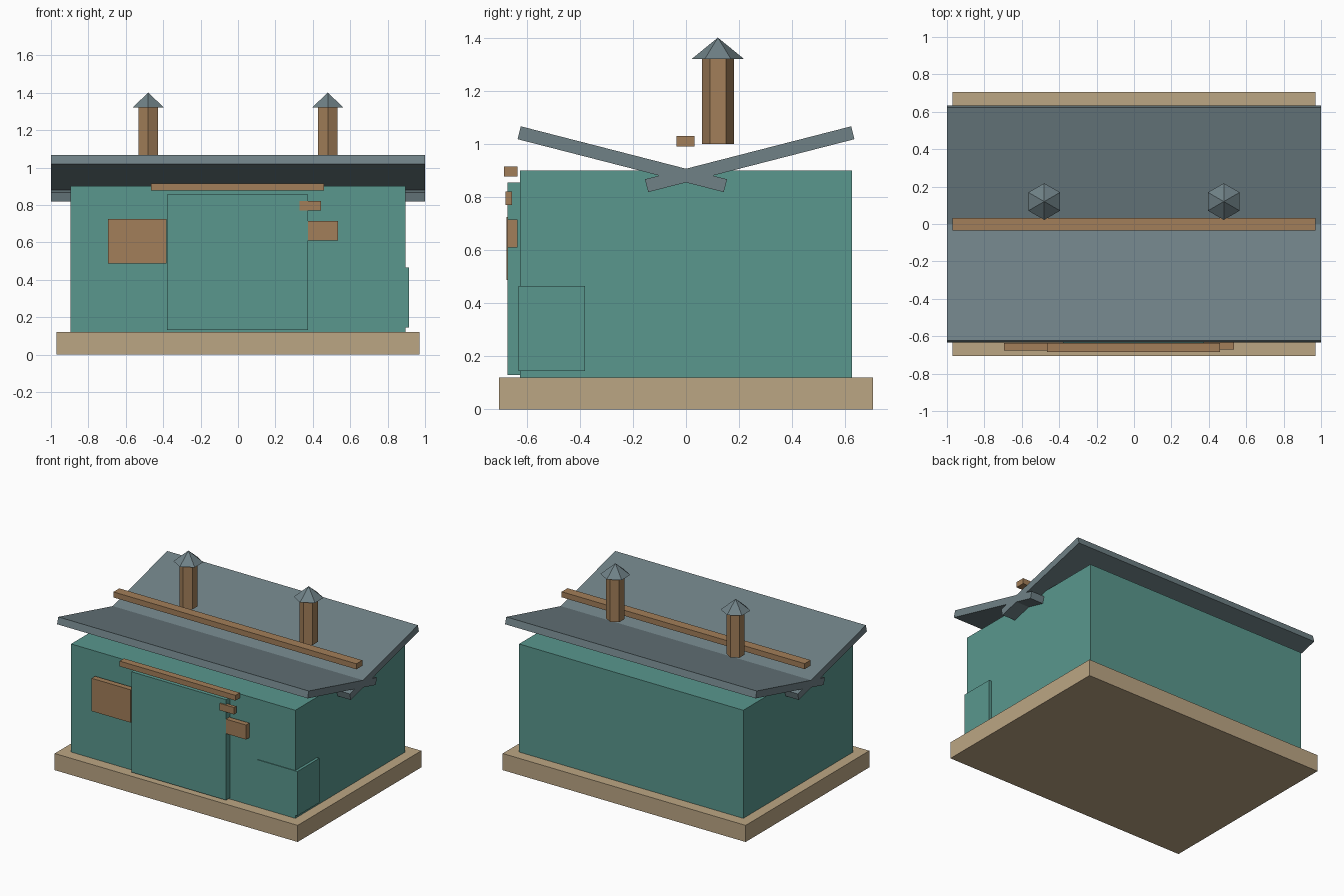
import bpy, math

if "Cube" in bpy.data.objects:
    bpy.data.objects.remove(bpy.data.objects["Cube"])


def material(name, rgb):
    m = bpy.data.materials.new(name)
    m.diffuse_color = (*rgb, 1)
    m.use_nodes = True
    m.node_tree.nodes["Principled BSDF"].inputs["Base Color"].default_value = m.diffuse_color
    return m


TEAL = material("teal_paint", (0.10, 0.31, 0.27))
SAND = material("sand", (0.50, 0.38, 0.23))
WOOD = material("wood", (0.36, 0.21, 0.10))
SLATE = material("slate", (0.16, 0.22, 0.24))


def box(name, x, y, z, mat):
    """Box from its min/max range on each axis."""
    ranges = (x, y, z)
    bpy.ops.mesh.primitive_cube_add(size=1, location=[(a + b) / 2 for a, b in ranges])
    o = bpy.context.object
    o.name = name
    o.scale = [b - a for a, b in ranges]
    o.data.materials.append(mat)
    return o


# plinth and walls
box("plinth", (-0.97, 0.97), (-0.705, 0.705), (0, 0.12), SAND)
box("walls", (-0.895, 0.895), (-0.625, 0.625), (0.12, 0.90), TEAL)

# front door with its lintel
box("door", (-0.38, 0.375), (-0.672, -0.625), (0.13, 0.855), TEAL)
box("door_lintel", (-0.465, 0.46), (-0.685, -0.635), (0.876, 0.914), WOOD)

# wooden fittings beside the door
box("notice_board", (-0.695, -0.383), (-0.676, -0.636), (0.488, 0.725), WOOD)
box("wall_box", (0.375, 0.535), (-0.672, -0.634), (0.61, 0.715), WOOD)
box("latch", (0.33, 0.445), (-0.68, -0.655), (0.77, 0.82), WOOD)

# low panel wrapped round the front right corner
box("corner_panel", (0.59, 0.915), (-0.63, -0.38), (0.145, 0.465), TEAL)

# butterfly roof: two slabs crossing in the valley
for side, label in ((-1, "front"), (1, "back")):
    slab = box(label + "_roof_slab", (-1, 1), (-0.401, 0.401), (-0.025, 0.025), SLATE)
    slab.location = (0, side * 0.24, 0.942)
    slab.rotation_euler.x = side * math.radians(14.4)

# beam above the valley
box("valley_beam", (-0.97, 0.97), (-0.035, 0.032), (0.99, 1.03), WOOD)

# six-sided vents with pointed caps
for side, label in ((-1, "left"), (1, "right")):
    bpy.ops.mesh.primitive_cylinder_add(vertices=6, radius=0.06, depth=0.32,
                                        location=(side * 0.48, 0.12, 1.16))
    pipe = bpy.context.object
    pipe.name = label + "_vent_pipe"
    pipe.data.materials.append(WOOD)
    bpy.ops.mesh.primitive_cone_add(vertices=6, radius1=0.098, radius2=0, depth=0.08,
                                    location=(side * 0.48, 0.12, 1.36))
    cap = bpy.context.object
    cap.name = label + "_vent_cap"
    cap.data.materials.append(SLATE)
